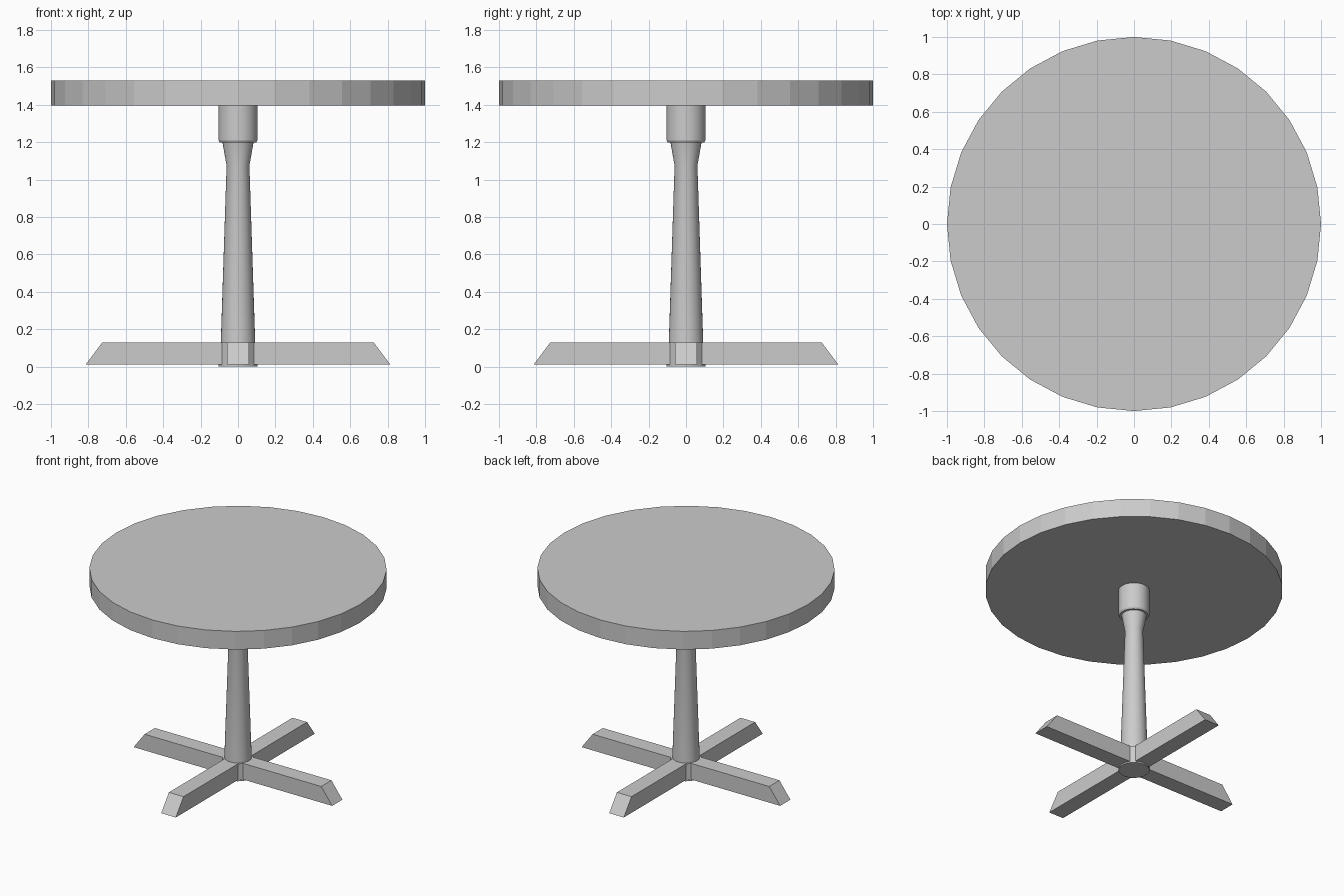
import bpy, bmesh, math

cube = bpy.data.objects.get("Cube")
if cube:
    bpy.data.objects.remove(cube, do_unlink=True)

SIDES = 32
grey = bpy.data.materials.new("light grey")
grey.use_nodes = True
colour = (0.6, 0.6, 0.6, 1)
grey.diffuse_color = colour
grey.node_tree.nodes["Principled BSDF"].inputs["Base Color"].default_value = colour


def add_object(name, bm):
    bmesh.ops.recalc_face_normals(bm, faces=bm.faces)
    mesh = bpy.data.meshes.new(name)
    bm.to_mesh(mesh)
    bm.free()
    mesh.materials.append(grey)
    obj = bpy.data.objects.new(name, mesh)
    bpy.context.collection.objects.link(obj)
    return obj


def lathe(name, profile):
    """Closed round part from (radius, height) points, bottom to top."""
    bm = bmesh.new()
    rings = []
    for r, z in profile:
        angles = [2 * math.pi * i / SIDES for i in range(SIDES)]
        rings.append([bm.verts.new((r * math.cos(a), r * math.sin(a), z)) for a in angles])
    for low, high in zip(rings, rings[1:]):
        for i in range(SIDES):
            j = (i + 1) % SIDES
            bm.faces.new((low[i], low[j], high[j], high[i]))
    bm.faces.new(rings[0])
    bm.faces.new(rings[-1])
    return add_object(name, bm)


def prism(name, outline, depth):
    """Extrude an outline of 3D points along a depth vector."""
    bm = bmesh.new()
    face = bm.faces.new([bm.verts.new(p) for p in outline])
    new = bmesh.ops.extrude_face_region(bm, geom=[face], use_keep_orig=True)
    verts = [v for v in new["geom"] if isinstance(v, bmesh.types.BMVert)]
    bmesh.ops.translate(bm, verts=verts, vec=depth)
    return add_object(name, bm)


# Round top, turned column and thin foot plate
lathe("table_top", [(1, 1.395), (1, 1.53)])
column = lathe("column", [(0.092, 0.13), (0.061, 1.075), (0.083, 1.198), (0.097, 1.198),
                          (0.104, 1.21), (0.104, 1.395)])
lathe("foot_plate", [(0.104, 0), (0.104, 0.01)])

# Smooth the column around its girth
bpy.context.view_layer.objects.active = column
column.select_set(True)
bpy.ops.object.shade_smooth_by_angle(angle=math.radians(30))
column.select_set(False)

# Crossed feet with sloping ends
HALF = 0.06
LOW, HIGH = 0.01, 0.13
outline = [(-0.815, -HALF, LOW), (0.815, -HALF, LOW), (0.725, -HALF, HIGH), (-0.725, -HALF, HIGH)]
for name, turn in (("side_feet", 0), ("front_back_feet", math.pi / 2)):
    foot = prism(name, outline, (0, 2 * HALF, 0))
    foot.rotation_euler.z = turn

# Hub that fills the inner corners of the cross
WIDE = 0.085
corners = []
for k in range(4):
    c, s = round(math.cos(k * math.pi / 2)), round(math.sin(k * math.pi / 2))
    for x, y in ((WIDE, HALF), (HALF, WIDE)):
        corners.append((x * c - y * s, x * s + y * c, LOW))
prism("hub", corners, (0, 0, HIGH - LOW - 0.001))
